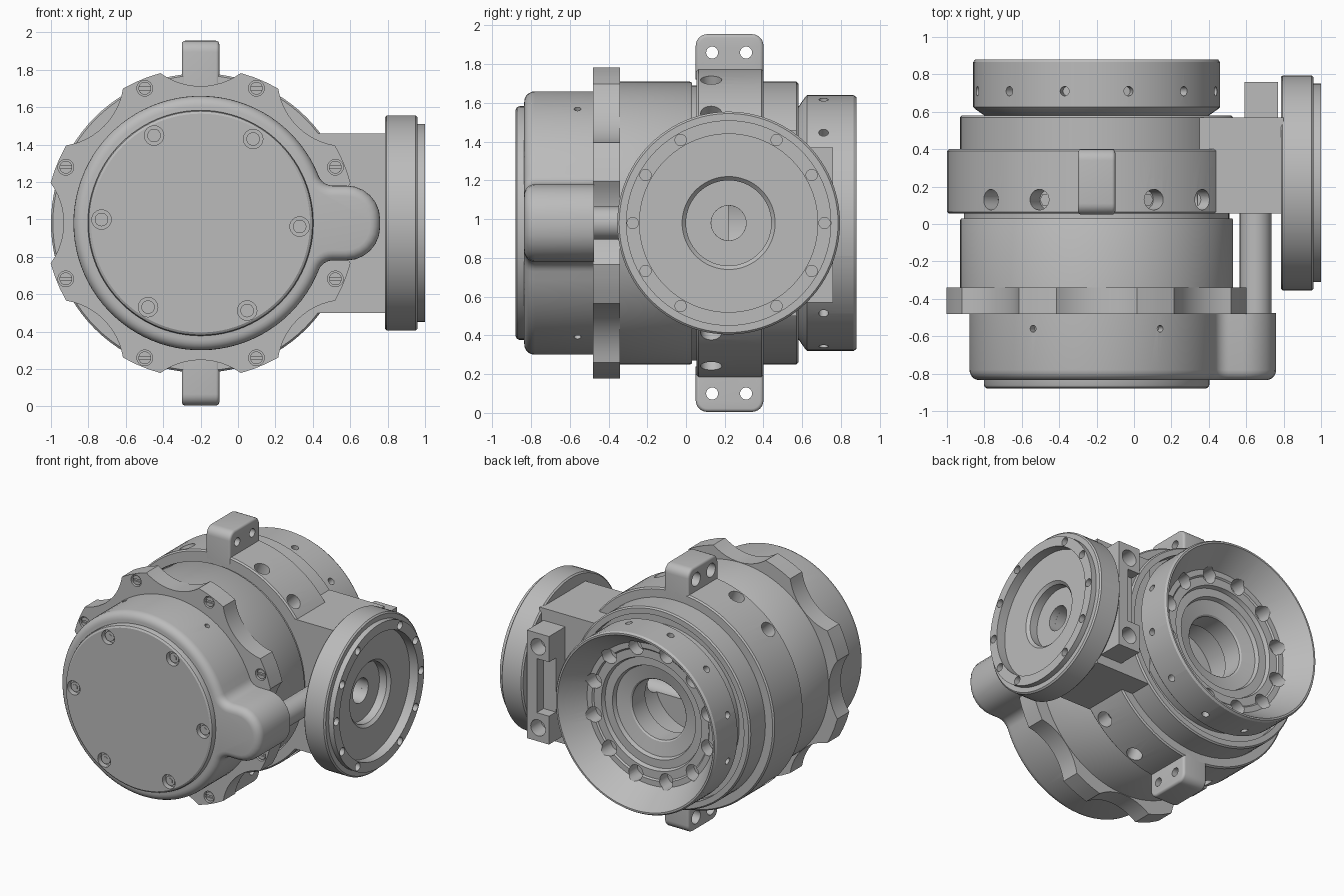
import bpy, bmesh
from math import sin, cos, radians, asin, atan2, degrees
from mathutils import Vector, Matrix

if "Cube" in bpy.data.objects:
    bpy.data.objects.remove(bpy.data.objects["Cube"])

CX, CZ = -0.2, 0.98      # main axis, running along y
DY = 0.22                # side flange axis, running along x

grey = bpy.data.materials.new("machined grey")
grey.use_nodes = True
GREY = (0.5, 0.5, 0.5, 1)
grey.diffuse_color = GREY
grey.node_tree.nodes["Principled BSDF"].inputs["Base Color"].default_value = GREY
parts = []


def finish(name, bm):
    bmesh.ops.remove_doubles(bm, verts=bm.verts, dist=1e-5)
    bmesh.ops.recalc_face_normals(bm, faces=bm.faces)
    mesh = bpy.data.meshes.new(name)
    bm.to_mesh(mesh)
    bm.free()
    mesh.materials.append(grey)
    ob = bpy.data.objects.new(name, mesh)
    bpy.context.collection.objects.link(ob)
    parts.append(ob)
    return ob


def place(axis, u, v, w):
    """Section point (u, v) at distance w along the main (y) or side (x) axis."""
    return Vector((CX + u, w, CZ + v)) if axis == "y" else Vector((w, DY + u, CZ + v))


def polar(r, deg):
    return r * cos(radians(deg)), r * sin(radians(deg))


def lathe(name, axis, profile, segs=96):
    bm = bmesh.new()
    rings = [[bm.verts.new(place(axis, *polar(r, 360 * i / segs), w)) for i in range(segs)]
             for r, w in profile]
    for k, ring in enumerate(rings):
        nxt = (k + 1) % len(rings)
        if profile[k][0] == 0 and profile[nxt][0] == 0:
            continue
        for i in range(segs):
            j = (i + 1) % segs
            bm.faces.new((ring[i], ring[j], rings[nxt][j], rings[nxt][i]))
    return finish(name, bm)


def prism(name, axis, outline, front, back, round_front=0.0, round_all=0.0):
    bm = bmesh.new()
    face = bm.faces.new([bm.verts.new(place(axis, u, v, front)) for u, v in outline])
    rim = list(face.edges)
    new = bmesh.ops.extrude_face_region(bm, geom=[face], use_keep_orig=True)["geom"]
    moved = [g for g in new if isinstance(g, bmesh.types.BMVert)]
    bmesh.ops.translate(bm, verts=moved, vec=place(axis, 0, 0, back) - place(axis, 0, 0, front))
    if round_all:
        rim += [g for g in new if isinstance(g, bmesh.types.BMEdge)]
    bmesh.ops.recalc_face_normals(bm, faces=bm.faces)
    if round_front or round_all:
        bmesh.ops.bevel(bm, geom=rim, offset=round_front or round_all, segments=5,
                        profile=0.5, affect="EDGES", clamp_overlap=True)
    return finish(name, bm)


def rounded_rect(u0, u1, v0, v1, r, steps=6):
    pts = []
    for q, (u, v) in enumerate(((u1 - r, v1 - r), (u0 + r, v1 - r), (u0 + r, v0 + r), (u1 - r, v0 + r))):
        for i in range(steps + 1):
            a, b = polar(r, 90 * (q + i / steps))
            pts.append((u + a, v + b))
    return pts


def box(name, lo, hi):
    bm = bmesh.new()
    lo, hi = Vector(lo), Vector(hi)
    size = Matrix.Diagonal((*(hi - lo), 1))
    bmesh.ops.create_cube(bm, size=1, matrix=Matrix.Translation((lo + hi) / 2) @ size)
    return finish(name, bm)


def cylinders(name, specs, segs=24):
    """Several cylinders, each given as start point, end point and radius."""
    bm = bmesh.new()
    for a, b, r in specs:
        a, b = Vector(a), Vector(b)
        rot = (b - a).to_track_quat("Z", "Y").to_matrix().to_4x4()
        bmesh.ops.create_cone(bm, cap_ends=True, segments=segs, radius1=r, radius2=r,
                              depth=(b - a).length, matrix=Matrix.Translation((a + b) / 2) @ rot)
    return finish(name, bm)


def cut(ob, cutter):
    cutter.hide_render = True
    parts.remove(cutter)
    mod = ob.modifiers.new("cut", "BOOLEAN")
    mod.operation, mod.solver, mod.object = "DIFFERENCE", "EXACT", cutter
    bpy.context.view_layer.objects.active = ob
    bpy.ops.object.modifier_apply(modifier=mod.name)
    bpy.data.objects.remove(cutter)


def along(axis, r, deg, w0, w1, rad):
    u, v = polar(r, deg)
    return place(axis, u, v, w0), place(axis, u, v, w1), rad


def radial(y, deg, r0, r1, rad):
    return place("y", *polar(r0, deg), y), place("y", *polar(r1, deg), y), rad


# Main body: drum, clamp band, rear ring, funnel and bore in one turned profile
body = lathe("main_body", "y", [
    (0, -.45), (.73, -.45), (.73, .02), (.725, .03), (.71, .03), (.71, .055), (.79, .055),
    (.80, .065), (.80, .39), (.79, .40), (.73, .40), (.73, .57), (.72, .58), (.68, .58),
    (.68, .52), (.60, .52), (.60, .58), (.65, .615), (.66, .625), (.66, .865), (.65, .88),
    (.637, .88), (.52, .70), (.48, .70), (.47, .69), (.41, .69), (.40, .66), (.34, .66),
    (.33, .63), (.23, .61), (.22, .60), (.22, .45), (.30, .45), (.30, .22), (0, .22)])
band_angles = [s * 90 + d for s in (1, -1) for d in (-45, -22.5, 22.5, 45)]
cut(body, cylinders("band_holes", [radial(.13, a, .66, .9, .055) for a in band_angles]))
cut(body, cylinders("ring_holes", [radial(.71, 15 + 30 * k, .60, .72, .025) for k in range(12)]))
cut(body, cylinders("funnel_holes", [along("y", .48, 15 + 30 * k, .60, .86, .055) for k in range(12)]))
cut(body, cylinders("side_bore", [((-.15, DY, CZ), (.85, DY, CZ), .09)], 32))
cylinders("band_screws", [radial(.13, a, .65, .71, .035) for a in band_angles], 6)

# Scalloped flange with eight slotted screws
outline = []
arc_r, arc_d, half = .365, 1.097, degrees(asin(.215 / .365))
for k in range(8):
    outline += [polar(.83, 22.5 + 45 * k + t) for t in (-7.5, -2.5, 2.5, 7.5)]
    mid = 45 * (k + 1)
    cu, cv = polar(arc_d, mid)
    for i in range(1, 12):
        du, dv = polar(arc_r, mid + 180 + half * (1 - i / 6))
        outline.append((cu + du, cv + dv))
flange = prism("scalloped_flange", "y", outline, -.48, -.34)
screw_angles = [22.5 + 45 * k for k in range(8)]
cut(flange, cylinders("screw_holes", [along("y", .78, a, -.5, -.45, .042) for a in screw_angles]))
screws = cylinders("flange_screws", [along("y", .78, a, -.472, -.44, .034) for a in screw_angles])
for a in screw_angles:
    p = place("y", *polar(.78, a), -.47)
    cut(screws, box("slot", p - Vector((.05, .015, .008)), p + Vector((.05, .01, .008))))

# Front cap with a filleted side lobe
fu, fv = (.76 ** 2 - .28 ** 2) ** .5, .28
start = degrees(atan2(fv, fu))
upper = []
for i in range(7):
    a, b = polar(.18, 90 * i / 6)
    upper.append((.78 + a, .02 + b))
for i in range(7):
    a, b = polar(.08, 270 - (90 - start) * i / 6)
    upper.append((fu + a, fv + b))
ring = [polar(.68, start + (360 - 2 * start) * i / 80) for i in range(1, 80)]
cap = prism("front_cap", "y", upper + ring + [(u, -v) for u, v in reversed(upper)],
            -.835, -.475, round_front=.055)
cut(cap, cylinders("cap_holes", [radial(-.56, a, .63, .75, .018) for a in (60, 120, 240, 300)]))

# Round cover plate with six recessed screws
cover = lathe("cover_plate", "y", [(0, -.88), (.585, -.88), (.598, -.872), (.603, -.86), (.603, -.81), (0, -.81)])
cover_angles = [60 * k - 2 for k in range(6)]
cut(cover, cylinders("cover_holes", [along("y", .53, a, -.9, -.84, .052) for a in cover_angles]))
cylinders("cover_screws", [along("y", .53, a, -.862, -.83, .036) for a in cover_angles])
cylinders("screw_sockets", [along("y", .53, a, -.866, -.86, .02) for a in cover_angles], 6)

# Mounting lugs above and below
for name, s in (("top_lug", 1), ("bottom_lug", -1)):
    lo, hi = sorted((s * .74, s * .975))
    pts = rounded_rect(.05 - DY, .40 - DY, lo, hi, .06)
    inner = s * .74
    pts = [(u, inner) if abs(v - inner) < .07 else (u, v) for u, v in pts]
    pts = [((.05 - DY if u < 0 else .40 - DY), v) if v == inner else (u, v) for u, v in pts]
    pts = [p for i, p in enumerate(pts) if p != pts[i - 1]]
    lug = prism(name, "x", pts, CX - .1, CX + .1, round_all=.018)
    z = CZ + s * .88
    for y in (.135, .31):
        cut(lug, cylinders("lug_hole", [((-.4, y, z), (0, y, z), .031)]))
        cut(lug, cylinders("lug_counterbore", [((-.4, y, z), (-.22, y, z), .05)]))

# Arm joining the body to the side flange
arm = box("side_arm", (.34, .055, .50), (.80, .57, 1.46))
cut(arm, cylinders("arm_bore", [((.2, DY, CZ), (.9, DY, CZ), .09)], 32))

# Side flange with recess, bolt circle and bore
side = lathe("side_flange", "x", [
    (.09, .785), (.565, .785), (.575, .795), (.575, .95), (.565, .96), (.53, .96), (.53, 1.0),
    (.46, 1.0), (.46, .93), (.24, .93), (.22, .91), (.22, .85), (.09, .85)])
cut(side, cylinders("bolt_holes", [along("x", .495, 30 * k, .94, 1.05, .029)
                                   for k in range(12) if k not in (3, 9)]))

# Bracket behind the arm, with a hollowed middle and two holes
bracket = box("rear_bracket", (.59, .55, .57), (.77, .76, 1.37))
cut(bracket, box("bracket_hollow", (.5, .68, .78), (.69, .9, 1.18)))
cut(bracket, cylinders("bracket_holes", [((.68, .64, z), (.68, .9, z), .06) for z in (.67, 1.27)]))

# Rod from the cap lobe to the arm
cylinders("connecting_rod", [((.65, -.50, CZ), (.65, .08, CZ), .085)], 48)

# Smooth the turned surfaces, keep the machined edges crisp
bpy.ops.object.select_all(action="DESELECT")
for ob in parts:
    ob.select_set(True)
bpy.context.view_layer.objects.active = body
bpy.ops.object.shade_smooth_by_angle(angle=radians(28))
